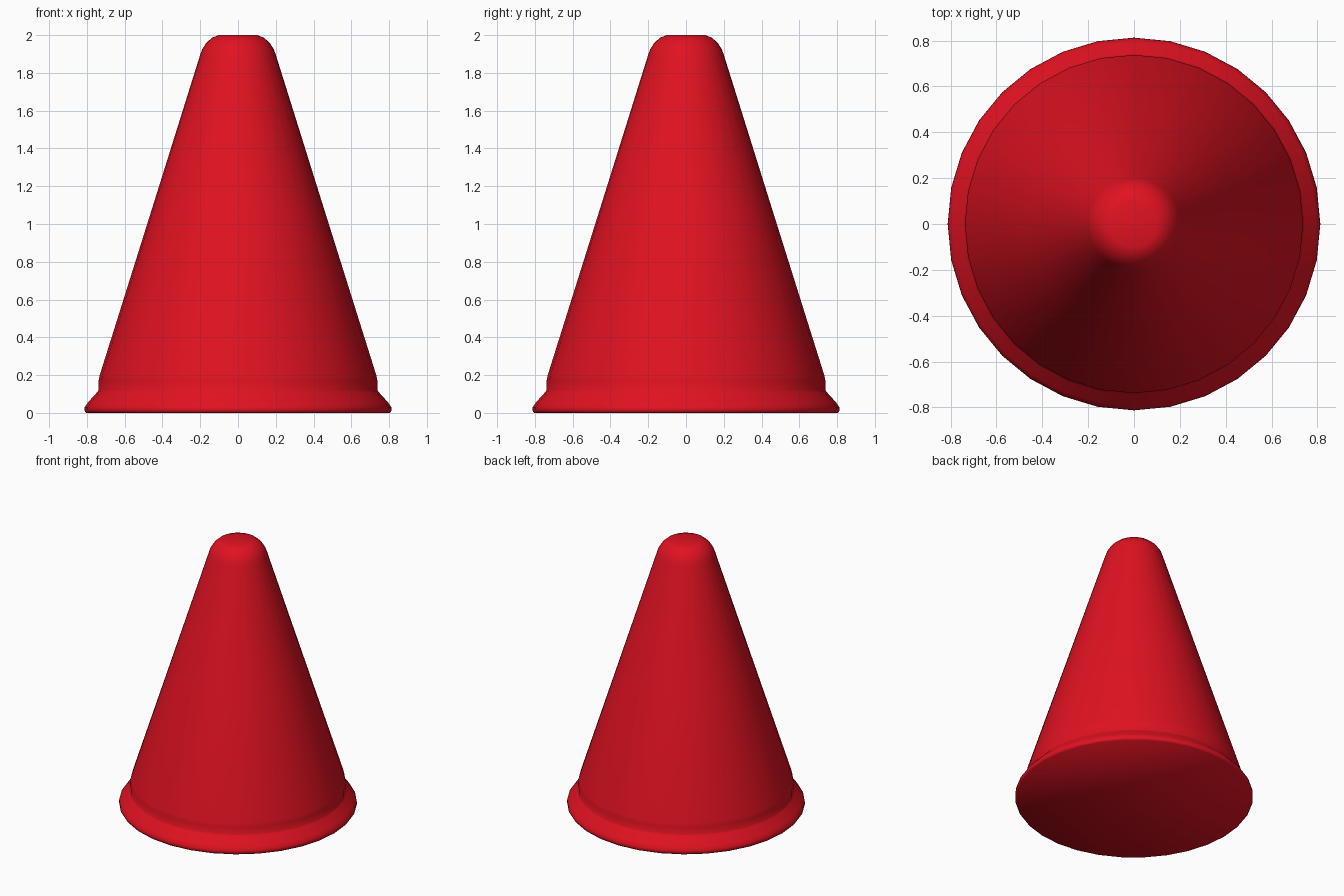
import bpy, bmesh
from math import cos, sin, tau

if "Cube" in bpy.data.objects:
    bpy.data.objects.remove(bpy.data.objects["Cube"])

SIDES = 32

# (radius, height) outline from the foot to the rounded tip
PROFILE = [
    (0.805, 0.0), (0.813, 0.012), (0.812, 0.03), (0.795, 0.055),
    (0.745, 0.11), (0.738, 0.12), (0.738, 0.17), (0.732, 0.20),
    (0.465, 1.05), (0.202, 1.89), (0.19, 1.925), (0.167, 1.96),
    (0.135, 1.988), (0.10, 2.0),
]


def lathe(name, profile, sides):
    bm = bmesh.new()
    rings = [[bm.verts.new((r * cos(tau * i / sides), r * sin(tau * i / sides), z))
              for i in range(sides)] for r, z in profile]
    for low, high in zip(rings, rings[1:]):
        for i in range(sides):
            j = (i + 1) % sides
            bm.faces.new((low[i], low[j], high[j], high[i]))
    # flat underside and flat tip
    bm.faces.new(rings[0][::-1])
    bm.faces.new(rings[-1])
    for f in bm.faces:
        f.smooth = True
    mesh = bpy.data.meshes.new(name)
    bm.to_mesh(mesh)
    bm.free()
    obj = bpy.data.objects.new(name, mesh)
    bpy.context.collection.objects.link(obj)
    return obj


# Cone body with flared foot
cone = lathe("cone", PROFILE, SIDES)
red = bpy.data.materials.new("red_plastic")
red.diffuse_color = (0.75, 0.006, 0.015, 1)
red.use_nodes = True
red.node_tree.nodes["Principled BSDF"].inputs["Base Color"].default_value = red.diffuse_color
cone.data.materials.append(red)
